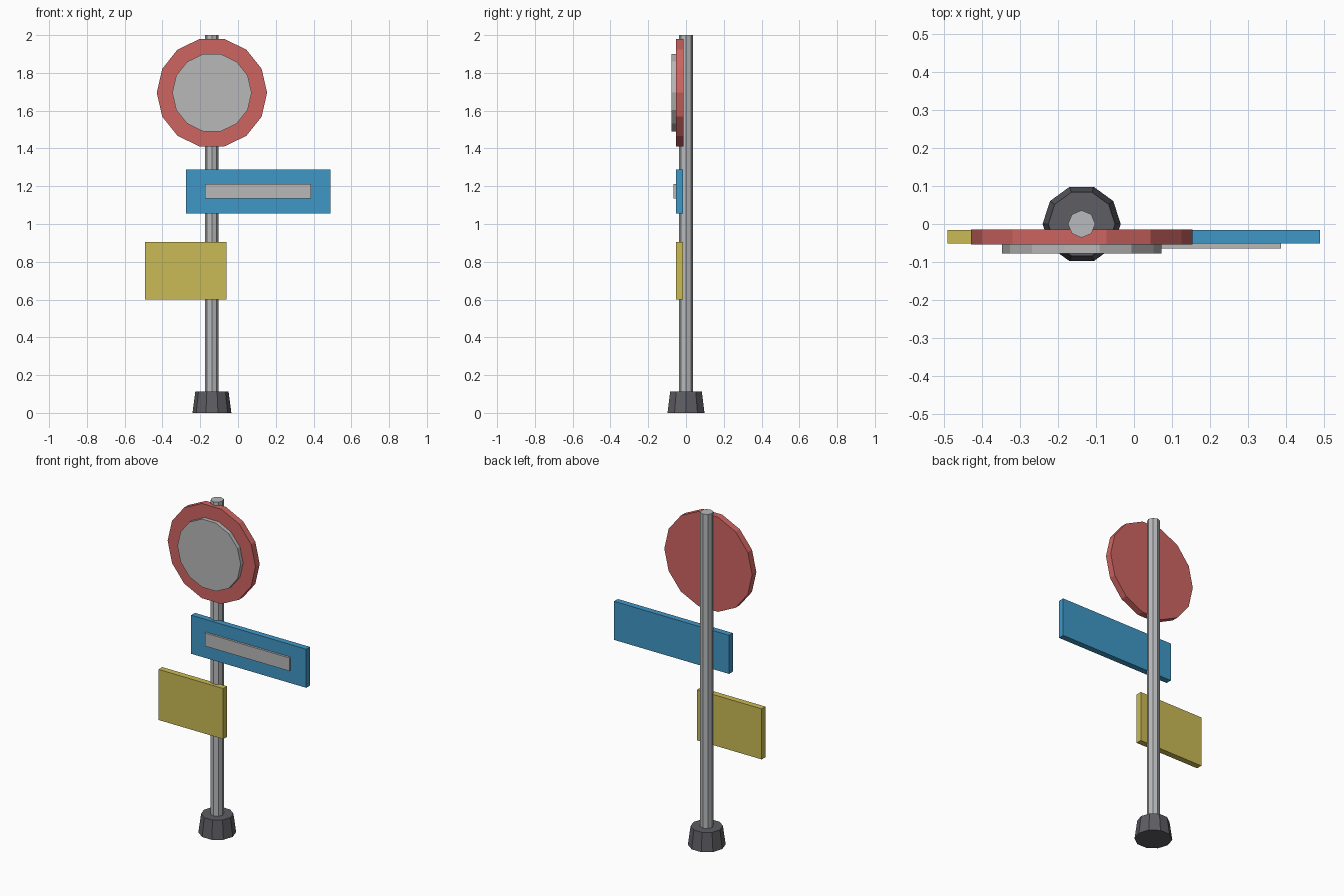
import bpy
import math
from mathutils import Matrix

cube = bpy.data.objects.get("Cube")
if cube:
    bpy.data.objects.remove(cube, do_unlink=True)


def material(name, r, g, b):
    m = bpy.data.materials.new(name)
    m.use_nodes = True
    m.diffuse_color = (r, g, b, 1)
    m.node_tree.nodes["Principled BSDF"].inputs["Base Color"].default_value = (r, g, b, 1)
    return m


red = material("sign red", 0.62, 0.13, 0.12)
blue = material("sign blue", 0.05, 0.31, 0.57)
yellow = material("sign yellow", 0.59, 0.49, 0.09)
white = material("plate grey", 0.48, 0.48, 0.48)
steel = material("pole steel", 0.48, 0.49, 0.50)
dark = material("base dark grey", 0.11, 0.11, 0.125)

POLE_X = -0.138


def finish(name, mat):
    ob = bpy.context.object
    ob.name = ob.data.name = name
    ob.data.materials.append(mat)
    return ob


def column(name, sides, r_low, r_high, z0, z1, mat):
    """Upright prism around the pole axis with a corner on the x axis."""
    bpy.ops.mesh.primitive_cone_add(vertices=sides, radius1=r_low, radius2=r_high,
                                    depth=z1 - z0, location=(POLE_X, 0, (z0 + z1) / 2))
    ob = finish(name, mat)
    ob.data.transform(Matrix.Rotation(math.pi / 2, 4, 'Z'))


def disc(name, radius, y0, y1, z, mat):
    """Fourteen-sided disc facing the front, flat at top and bottom."""
    bpy.ops.mesh.primitive_cylinder_add(vertices=14, radius=radius, depth=y1 - y0,
                                        location=(POLE_X, (y0 + y1) / 2, z))
    ob = finish(name, mat)
    ob.data.transform(Matrix.Rotation(math.pi / 2, 4, 'X') @ Matrix.Rotation(math.pi / 2, 4, 'Z'))


def board(name, x0, x1, y0, y1, z0, z1, mat):
    bpy.ops.mesh.primitive_cube_add(size=1, location=((x0 + x1) / 2, (y0 + y1) / 2, (z0 + z1) / 2))
    ob = finish(name, mat)
    ob.data.transform(Matrix.Diagonal((x1 - x0, y1 - y0, z1 - z0, 1)))


# Post and foot
column("base", 10, 0.103, 0.088, 0, 0.112, dark)
column("pole", 8, 0.036, 0.036, 0.05, 2.0, steel)

# Round sign
disc("round_sign", 0.292, -0.054, -0.014, 1.695, red)
disc("round_sign_plate", 0.21, -0.078, -0.05, 1.695, white)

# Direction board with raised bar
board("blue_board", -0.275, 0.49, -0.052, -0.016, 1.056, 1.288, blue)
board("blue_board_bar", -0.175, 0.387, -0.065, -0.05, 1.134, 1.213, white)

# Lower board
board("yellow_board", -0.492, -0.062, -0.052, -0.016, 0.60, 0.904, yellow)
